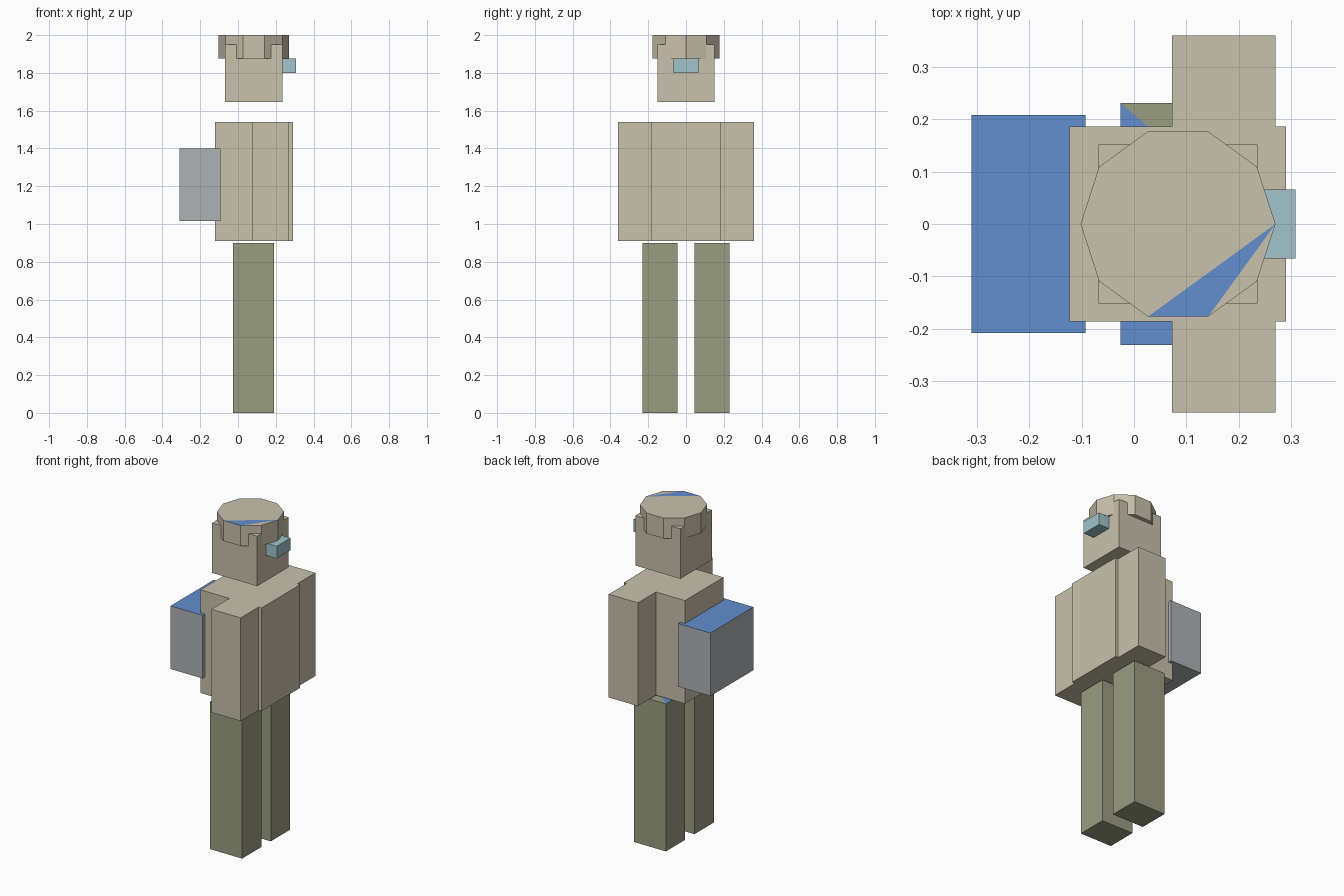
import bpy
import bmesh
import math

default = bpy.data.objects.get("Cube")
if default:
    bpy.data.objects.remove(default)


def material(name, rgb):
    # 8-bit display colour converted to linear
    lin = [((c / 255 + 0.055) / 1.055) ** 2.4 for c in rgb]
    mat = bpy.data.materials.new(name)
    mat.use_nodes = True
    mat.diffuse_color = (*lin, 1)
    mat.node_tree.nodes["Principled BSDF"].inputs["Base Color"].default_value = (*lin, 1)
    return mat


TAN = material("tan", (201, 193, 172))
OLIVE = material("olive", (154, 157, 129))
GREY = material("grey", (175, 178, 180))
TEAL = material("pale teal", (159, 196, 202))
BLUE = material("blue", (98, 143, 205))


def prism(name, outline, z0, z1, mat, top=None):
    """Extrude a counter-clockwise outline; top is a list of (corner loop, is_blue)."""
    n = len(outline)
    bm = bmesh.new()
    low = [bm.verts.new((x, y, z0)) for x, y in outline]
    high = [bm.verts.new((x, y, z1)) for x, y in outline]
    bm.faces.new(low[::-1])
    for i in range(n):
        j = (i + 1) % n
        bm.faces.new((low[i], low[j], high[j], high[i]))
    for loop, is_blue in top or [(range(n), False)]:
        face = bm.faces.new([high[i] for i in loop])
        face.material_index = int(is_blue)
    mesh = bpy.data.meshes.new(name)
    bm.to_mesh(mesh)
    bm.free()
    mesh.materials.append(mat)
    mesh.materials.append(BLUE)
    obj = bpy.data.objects.new(name, mesh)
    bpy.context.collection.objects.link(obj)
    return obj


def box(name, x0, x1, y0, y1, z0, z1, mat, top=None):
    return prism(name, [(x0, y0), (x1, y0), (x1, y1), (x0, y1)], z0, z1, mat, top)


# Torso and head
box("torso", -0.123, 0.29, -0.186, 0.186, 0.91, 1.54, TAN)
box("head", -0.068, 0.236, -0.152, 0.152, 1.645, 1.95, TAN)

# Eyepiece on the face
box("eyepiece", 0.235, 0.308, -0.066, 0.066, 1.8, 1.875, TEAL)

# Ten-sided cap with one blue wedge on its top
ring = [(0.084 + 0.186 * math.cos(math.tau * i / 10),
         0.186 * math.sin(math.tau * i / 10)) for i in range(10)]
prism("cap", ring, 1.875, 2.0, TAN,
      [(range(8), False), ((0, 7, 8), True), ((0, 8, 9), False)])

# Backpack with a blue lid
box("backpack", -0.31, -0.093, -0.208, 0.208, 1.015, 1.4, GREY,
    [(range(4), True)])

# Arms and legs; each leg top is split diagonally
for side, sign in (("left", 1), ("right", -1)):
    a0, a1 = sorted((sign * 0.18, sign * 0.36))
    box(side + "_arm", 0.073, 0.27, a0, a1, 0.91, 1.54, TAN)
    l0, l1 = sorted((sign * 0.045, sign * 0.231))
    box(side + "_leg", -0.026, 0.19, l0, l1, 0, 0.9, OLIVE,
        [((0, 1, 3), True), ((1, 2, 3), False)])
